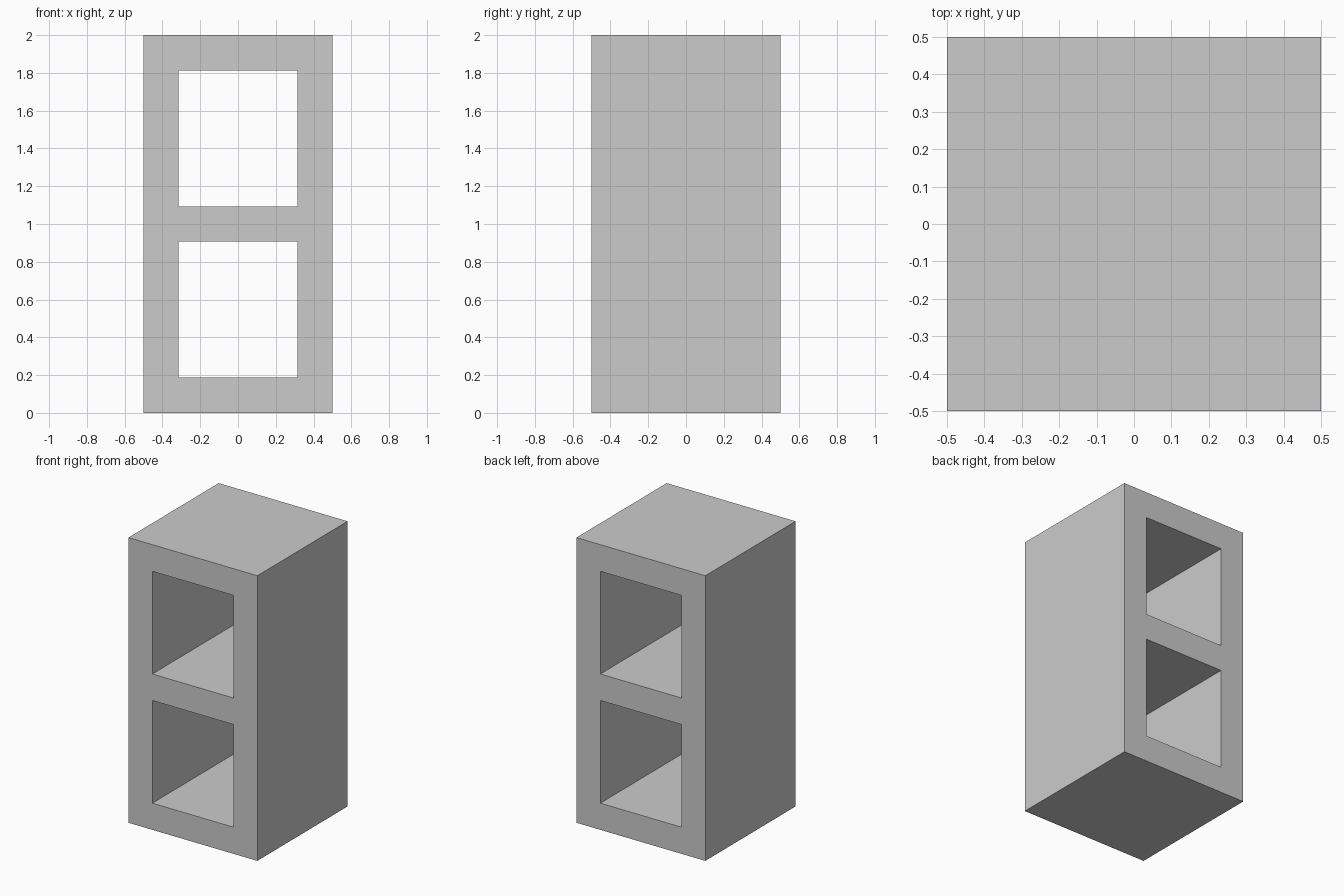
import bpy
import bmesh

if "Cube" in bpy.data.objects:
    bpy.data.objects.remove(bpy.data.objects["Cube"])

DEPTH = 1.0
XS = (-0.5, -0.314, 0.314, 0.5)                 # side walls
ZS = (0.0, 0.187, 0.907, 1.093, 1.813, 2.0)     # base, divider, top

# Front profile: grid of cells, leaving the two openings empty
bm = bmesh.new()
verts = [[bm.verts.new((x, -DEPTH / 2, z)) for x in XS] for z in ZS]
for row in range(len(ZS) - 1):
    for col in range(len(XS) - 1):
        if col == 1 and row in (1, 3):
            continue
        bm.faces.new((verts[row][col], verts[row][col + 1],
                      verts[row + 1][col + 1], verts[row + 1][col]))

# Extrude the profile to the back, making outer walls and tunnel walls
result = bmesh.ops.extrude_face_region(bm, geom=bm.faces[:])
back = [g for g in result["geom"] if isinstance(g, bmesh.types.BMVert)]
bmesh.ops.translate(bm, verts=back, vec=(0, DEPTH, 0))
bmesh.ops.recalc_face_normals(bm, faces=bm.faces[:])

mesh = bpy.data.meshes.new("hollow_block")
bm.to_mesh(mesh)
bm.free()
block = bpy.data.objects.new("hollow_block", mesh)
bpy.context.collection.objects.link(block)
